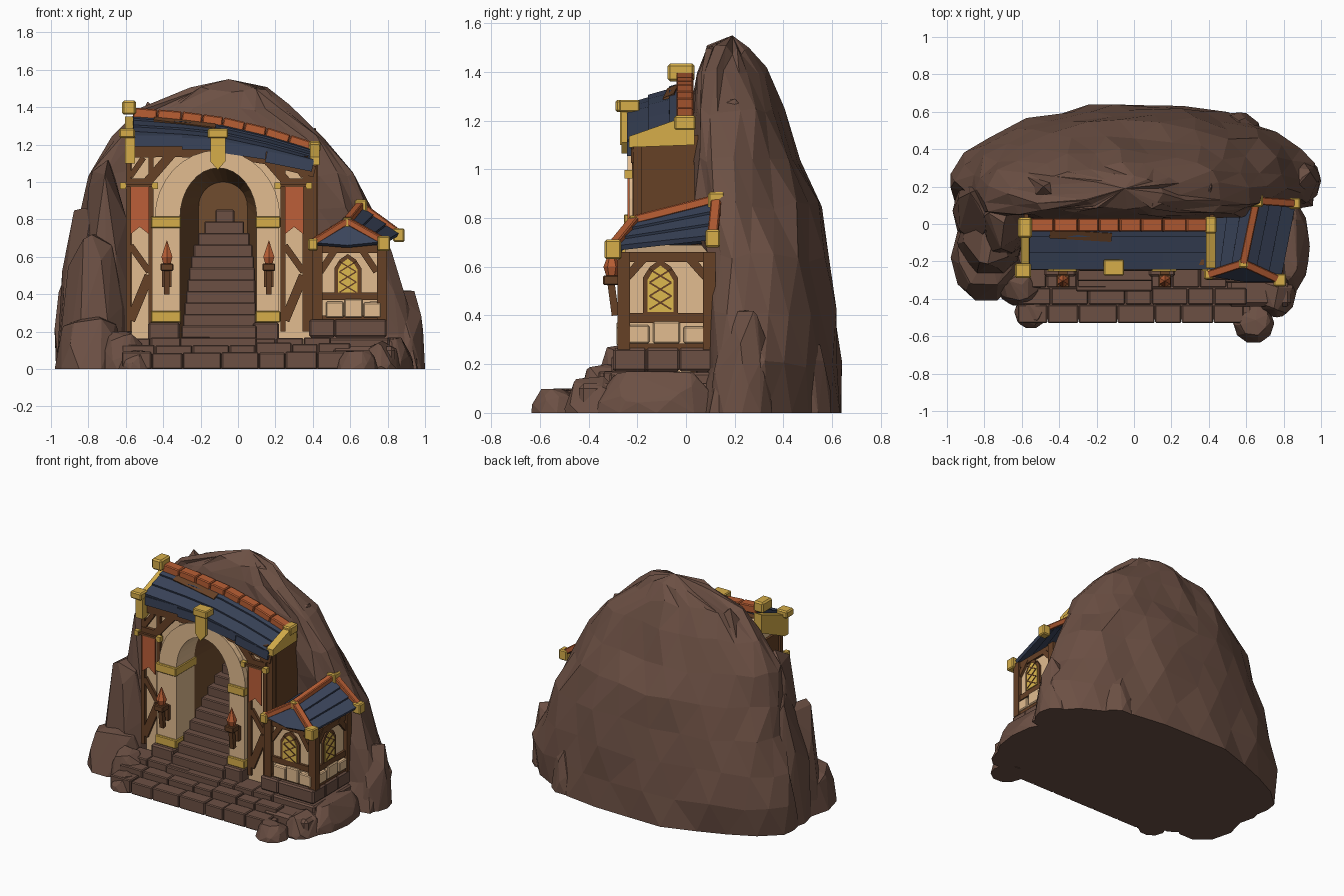
import bpy, bmesh, math, random
from mathutils import Vector, Matrix

random.seed(7)
if "Cube" in bpy.data.objects:
    bpy.data.objects.remove(bpy.data.objects["Cube"])


def material(name, *rgb):
    m = bpy.data.materials.new(name)
    lin = [((c / 255 + 0.055) / 1.055) ** 2.4 for c in rgb] + [1]
    m.use_nodes = True
    m.diffuse_color = lin
    m.node_tree.nodes["Principled BSDF"].inputs["Base Color"].default_value = lin
    return m


ROCK = material("rock brown", 108, 80, 68)
WOOD = material("timber brown", 102, 65, 38)
CREAM = material("cream plaster", 226, 188, 144)
GOLD = material("gold trim", 214, 174, 74)
SLATE = material("slate blue", 58, 68, 90)
CLAY = material("clay red", 184, 94, 52)
CLOTH = material("banner red", 188, 94, 56)
GLASS = material("window yellow", 222, 184, 78)
DARK = material("tunnel brown", 112, 76, 46)


# --- helpers ---
def finish(name, bm, mat, bevel=0, inside=False):
    bmesh.ops.recalc_face_normals(bm, faces=bm.faces)
    if inside:
        bmesh.ops.reverse_faces(bm, faces=bm.faces)
    me = bpy.data.meshes.new(name)
    bm.to_mesh(me)
    bm.free()
    me.materials.append(mat)
    ob = bpy.data.objects.new(name, me)
    bpy.context.collection.objects.link(ob)
    if bevel:
        mod = ob.modifiers.new("Bevel", 'BEVEL')
        mod.width, mod.segments = bevel, 1
    return ob


def loft(name, a, b, mat, front=True, inside=False, bevel=0):
    bm = bmesh.new()
    va, vb = [bm.verts.new(p) for p in a], [bm.verts.new(p) for p in b]
    n = len(a)
    for i in range(n):
        j = (i + 1) % n
        bm.faces.new((va[i], va[j], vb[j], vb[i]))
    bm.faces.new(vb)
    if front:
        bm.faces.new(va[::-1])
    return finish(name, bm, mat, bevel, inside)


def prism(name, pts, a, b, mat, axis='y', bevel=0):
    place = (lambda p, d: (p[0], d, p[1])) if axis == 'y' else (lambda p, d: (d, p[0], p[1]))
    return loft(name, [place(p, a) for p in pts], [place(p, b) for p in pts], mat, bevel=bevel)


def box(name, x0, x1, y0, y1, z0, z1, mat, bevel=0):
    return prism(name, [(x0, z0), (x1, z0), (x1, z1), (x0, z1)], y0, y1, mat, bevel=bevel)


def beam(name, p, q, w, d, mat, n=(0, -1, 0), bevel=0):
    p, q = Vector(p), Vector(q)
    z = (q - p).normalized()
    x = z.cross(Vector(n)).normalized()
    rot = Matrix((x, x.cross(z), z)).transposed().to_4x4()
    bm = bmesh.new()
    bmesh.ops.create_cube(bm, size=1)
    bm.transform(Matrix.Translation((p + q) / 2) @ rot @ Matrix.Diagonal((w, d, (q - p).length, 1)))
    return finish(name, bm, mat, bevel)


def arc(cx, rx, cz, rz, n=16):
    return [(cx - rx * math.cos(math.pi * i / n), cz + rz * math.sin(math.pi * i / n)) for i in range(n + 1)]


def arch(cx, rx, base, cz, rz):
    return [(cx - rx, base)] + arc(cx, rx, cz, rz) + [(cx + rx, base)]


def roof(name, pairs, courses=3):
    # overlapping courses, each one's lower edge lifted a little
    for k in range(courses):
        bm = bmesh.new()
        rows = []
        for r, e in pairs:
            r, e = Vector(r), Vector(e)
            rows.append((bm.verts.new(r.lerp(e, k / courses)),
                         bm.verts.new(r.lerp(e, (k + 1) / courses) + Vector((0, 0, 0.01)))))
        for s, t in zip(rows, rows[1:]):
            bm.faces.new((s[0], s[1], t[1], t[0]))
        ob = finish(name + "_course", bm, SLATE)
        mod = ob.modifiers.new("Thickness", 'SOLIDIFY')
        mod.thickness, mod.offset = 0.022, 0


def boulder(name, cx, cy, rx, ry, h):
    bm = bmesh.new()
    for i in range(32):
        a = random.random() * math.tau if i > 9 else math.tau * i / 10
        t = random.random() ** 0.7 if i > 9 else 0
        r = 1 - 0.4 * t * t
        bm.verts.new((cx + rx * r * math.cos(a), cy + ry * r * math.sin(a), h * t))
    bm.verts.new((cx + rx * 0.1, cy + ry * 0.15, h))
    bmesh.ops.convex_hull(bm, input=bm.verts)
    bmesh.ops.delete(bm, geom=[v for v in bm.verts if not v.link_faces], context='VERTS')
    finish(name, bm, ROCK)


# --- mountain: faceted loft of rings (z, left, right, back, front) ---
RINGS = [(0, -0.98, 0.97, 0.64, 0), (0.2, -0.98, 0.97, 0.64, 0.06), (0.42, -0.94, 0.89, 0.615, 0.06),
         (0.64, -0.88, 0.81, 0.59, 0.05), (0.85, -0.85, 0.71, 0.54, 0.02), (1.05, -0.8, 0.63, 0.47, 0.02),
         (1.24, -0.66, 0.48, 0.4, 0.03), (1.4, -0.5, 0.26, 0.32, 0.05), (1.49, -0.25, 0.15, 0.27, 0.09)]
bm = bmesh.new()
SEG = 24
loops = []
for i, (z, xl, xr, yb, yf) in enumerate(RINGS):
    ym, loop = yf + 0.32 * (yb - yf), []
    for k in range(SEG):
        a = math.tau * (k + 0.5 * (i % 2)) / SEG
        c, s = math.cos(a), math.sin(a)
        # fuller on the right of the back, leaner on the left, flat in front
        e = 0.6 if s < 0 else 0.93 if c > 0 else 1.1
        x = (xl + xr) / 2 + (xr - xl) / 2 * math.copysign(abs(c) ** e, c)
        y = ym + math.copysign(abs(s) ** e, s) * (yb - ym if s > 0 else ym - yf)
        j = [random.uniform(-0.02, 0.02) for _ in range(3)]
        loop.append(bm.verts.new((max(-1, min(1, x + j[0])), min(0.64, y + j[1]), z + j[2] if z else 0)))
    loops.append(loop)
for i, (lo, hi) in enumerate(zip(loops, loops[1:])):
    for k in range(SEG):
        n = (k + 1) % SEG
        # staggered rings joined by triangles
        if i % 2:
            bm.faces.new((lo[k], hi[n], hi[k]))
            bm.faces.new((lo[k], lo[n], hi[n]))
        else:
            bm.faces.new((lo[k], lo[n], hi[k]))
            bm.faces.new((lo[n], hi[n], hi[k]))
peak = bm.verts.new((-0.05, 0.19, 1.55))
for k in range(SEG):
    bm.faces.new((loops[-1][k], loops[-1][(k + 1) % SEG], peak))
bm.faces.new(loops[0][::-1])
mountain = finish("mountain", bm, ROCK)


# --- tunnel cut into the mountain, with its lining ---
def tunnel(name, y0, y1, grow, mat, **kw):
    a, b = arch(-0.105, 0.205 + grow, 0.1, 0.81, 0.265 + grow), arch(-0.08, 0.13 + grow, 0.1, 0.87, 0.13 + grow)
    return loft(name, [(x, y0, z) for x, z in a], [(x, y1, z) for x, z in b], mat, **kw)


cutter = tunnel("tunnel_cutter", -0.06, 0.37, 0.025, ROCK)
cutter.hide_render = True
mod = mountain.modifiers.new("Tunnel", 'BOOLEAN')
mod.operation, mod.solver, mod.object = 'DIFFERENCE', 'EXACT', cutter
bpy.context.view_layer.update()
cut = bpy.data.meshes.new_from_object(mountain.evaluated_get(bpy.context.evaluated_depsgraph_get()))
mountain.modifiers.clear()
mountain.data = cut
bpy.data.objects.remove(cutter)
tunnel("tunnel_lining", -0.04, 0.35, 0, DARK, front=False, inside=True)

# --- loose boulders around the foot and flanks ---
for spec in [(-0.79, -0.18, 0.19, 0.24, 0.3), (-0.77, -0.1, 0.18, 0.19, 0.72), (-0.71, -0.02, 0.15, 0.17, 1.12),
             (-0.84, 0.07, 0.13, 0.18, 0.86), (-0.61, -0.34, 0.12, 0.1, 0.2), (-0.55, -0.47, 0.09, 0.09, 0.1),
             (0.64, -0.53, 0.11, 0.11, 0.1), (0.76, -0.36, 0.11, 0.14, 0.15), (0.83, -0.12, 0.11, 0.26, 0.17),
             (0.89, 0.23, 0.11, 0.13, 0.42), (0.56, 0.46, 0.13, 0.14, 0.3), (0.4, 0.18, 0.15, 0.14, 1.29),
             (-0.5, 0.18, 0.16, 0.14, 1.43)]:
    boulder("boulder", *spec)

# --- paved terrace and stairs ---
box("terrace_base", -0.62, 0.62, -0.51, 0.1, 0, 0.08, ROCK)
box("terrace_side", 0.5, 0.84, -0.44, 0.15, 0, 0.12, ROCK, 0.02)
for y0, y1, top in [(-0.53, -0.43, 0.09), (-0.43, -0.34, 0.135), (-0.34, -0.2, 0.165)]:
    x = -0.62
    while x < 0.48:
        w = random.uniform(0.14, 0.21)
        box("paving_stone", x, x + w - 0.003, y0, y1 - 0.002, 0, top + random.uniform(-0.01, 0.008), ROCK, 0.006)
        x += w
STEPS = 12
for i in range(STEPS):
    t = i / (STEPS - 1)
    c, h, y = -0.105 + 0.035 * t, 0.205 - 0.05 * t - 0.105 * t ** 7, -0.36 + 0.054 * i
    box("stair", c - h, c + h, y, y + 0.1, 0.05, 0.17 + 0.062 * i, ROCK, 0.006)

# --- gatehouse wall, pillars and arch ---
wall = [(-0.57, 0.1), (-0.57, 1.19), (-0.3, 1.19), (-0.08, 1.19), (0.15, 1.15), (0.41, 1.08), (0.41, 0.1)]
prism("gate_wall", wall + arch(-0.105, 0.215, 0.1, 0.81, 0.275)[::-1], -0.2, 0.02, CREAM)
prism("arch_ring", arc(-0.11, 0.335, 0.81, 0.36) + arc(-0.105, 0.205, 0.81, 0.265)[::-1], -0.24, -0.04, CREAM)
for x0, x1 in [(-0.46, -0.31), (0.1, 0.22)]:
    box("pillar", x0, x1, -0.24, -0.02, 0.25, 0.8, CREAM)
    box("pillar_plinth", x0 - 0.02, x1, -0.28, -0.02, 0.05, 0.25, ROCK, 0.01)
    for z in (0.25, 0.755):
        box("pillar_band", x0 - 0.006, x1 + 0.006, -0.255, -0.02, z, z + 0.06, GOLD, 0.005)
    # torch on each pillar
    c = (x0 + x1) / 2 + 0.005
    box("torch_bracket", c - 0.025, c + 0.025, -0.27, -0.24, 0.44, 0.54, WOOD)
    beam("torch_handle", (c, -0.29, 0.4), (c, -0.31, 0.55), 0.03, 0.03, WOOD)
    box("torch_bowl", c - 0.034, c + 0.034, -0.34, -0.27, 0.525, 0.565, WOOD, 0.005)
    for r0, r1, z0, z1 in [(0.022, 0.034, 0.56, 0.6), (0.034, 0, 0.6, 0.69)]:
        bm = bmesh.new()
        bmesh.ops.create_cone(bm, segments=6, radius1=r0, radius2=r1, depth=z1 - z0, cap_ends=True,
                              matrix=Matrix.Translation((c, -0.305, (z0 + z1) / 2)))
        finish("torch_flame", bm, CLAY)
prism("keystone", [(-0.148, 1.26), (-0.148, 1.11), (-0.108, 1.065), (-0.068, 1.11), (-0.068, 1.26)],
      -0.265, -0.19, GOLD)
box("keystone_cap", -0.162, -0.054, -0.275, -0.19, 1.235, 1.285, GOLD, 0.006)

# --- gatehouse timbers and banners ---
for c, s in [(-0.525, -1), (0.3, 1)]:
    for dx in (-0.06, 0.06):
        beam("timber_post", (c + dx, -0.205, 0.2), (c + dx, -0.205, 1.14), 0.028, 0.03, WOOD)
    beam("timber_brace", (c - 0.05, -0.205, 0.26), (c + 0.05, -0.205, 0.5), 0.05, 0.025, WOOD)
    beam("timber_brace", (c + 0.05, -0.205, 0.52), (c - 0.05, -0.205, 0.66), 0.035, 0.025, WOOD)
    beam("timber_rail", (c - 0.07, -0.207, 1.0), (c + 0.07, -0.207, 1.0), 0.04, 0.03, WOOD)
    beam("timber_brace", (c - s * 0.04, -0.207, 1.0), (c - s * 0.17, -0.207, 1.15), 0.05, 0.03, WOOD)
    beam("timber_brace", (c + s * 0.05, -0.207, 1.03), (c - s * 0.02, -0.207, 1.13), 0.03, 0.03, WOOD)
    prism("banner", [(c - 0.05, 0.975), (c + 0.05, 0.975), (c + 0.05, 0.72), (c, 0.76), (c - 0.05, 0.72)],
          -0.24, -0.232, CLOTH)
    beam("banner_rod", (c - 0.09, -0.237, 0.98), (c + 0.08, -0.237, 0.98), 0.016, 0.016, WOOD)
    for dx in (-0.09, 0.08):
        box("rod_knob", c + dx - 0.016, c + dx + 0.016, -0.252, -0.22, 0.962, 0.998, GOLD)
for x in (-0.575, 0.415):
    box("side_panel", x - 0.012, x + 0.012, -0.185, 0.05, 0.2, 1.14, WOOD)
box("corner_post", 0.37, 0.42, -0.215, -0.18, 0.2, 1.1, WOOD)
for p, q in zip(wall[1:5], wall[2:6]):
    beam("eave_beam", (p[0], -0.2, p[1] - 0.03), (q[0], -0.2, q[1] - 0.025), 0.06, 0.05, WOOD)

# --- gatehouse roof ---
LINE = [(-0.56, 1.355, 1.25), (-0.3, 1.335, 1.235), (-0.08, 1.305, 1.215), (0.15, 1.25, 1.165), (0.4, 1.17, 1.1)]
roof("gate_roof", [((x, 0.02, r), (x, -0.24, e)) for x, r, e in LINE])
for (x0, r0, e0), (x1, r1, e1) in zip(LINE, LINE[1:]):
    beam("eave_slates", (x0, -0.232, e0 - 0.03), (x1, -0.232, e1 - 0.015), 0.06, 0.02, SLATE)
    for k in range(2):
        a, b = Vector((x0, -0.005, r0 + 0.015)), Vector((x1, -0.005, r1 + 0.015))
        beam("ridge_tile", a.lerp(b, k / 2), a.lerp(b, k / 2 + 0.49), 0.07, 0.055, CLAY, (0, 0, 1), 0.006)
# bare board where slates are missing
beam("bare_board", (-0.45, -0.05, 1.335), (-0.12, -0.07, 1.294), 0.05, 0.016, WOOD, (0, -0.38, 0.92))
prism("left_bargeboard", [(0.03, 1.35), (-0.27, 1.235), (-0.27, 1.1), (-0.23, 1.1), (0.03, 1.22)],
      -0.605, -0.55, GOLD, 'x')
box("left_ridge_cap", -0.62, -0.545, -0.075, 0.035, 1.36, 1.435, GOLD, 0.01)
box("left_eave_block", -0.635, -0.55, -0.29, -0.21, 1.235, 1.285, GOLD, 0.008)
prism("right_bargeboard", [(0.035, 1.215), (-0.05, 1.2), (-0.235, 1.135), (-0.235, 1.09), (0.035, 1.1)],
      0.385, 0.435, GOLD, 'x')
box("right_ridge_cap", 0.38, 0.44, -0.05, 0.04, 1.16, 1.22, GOLD, 0.008)

# --- side house: base, walls, timbers ---
for z0, z1, g in [(0.05, 0.17, 0.025), (0.17, 0.27, 0.01)]:
    for k in range(3):
        x, y = 0.39 + 0.135 * k, -0.29 + 0.135 * k
        box("base_stone", x - g, x + 0.13, -0.29 - g, -0.1, z0, z1 - 0.004, ROCK, 0.01)
        box("base_stone", 0.6, 0.785 + g, y - g, y + 0.13, z0, z1 - 0.004, ROCK, 0.01)
prism("house_wall", [(0.43, 0.25), (0.43, 0.64), (0.585, 0.69), (0.77, 0.64), (0.77, 0.25)], -0.25, 0.1, CREAM)
for k, top in enumerate((0.36, 0.375, 0.355)):
    box("plinth_block", 0.47 + 0.1 * k, 0.565 + 0.1 * k, -0.285, -0.2, 0.275, top, CREAM, 0.006)
    box("plinth_block", 0.7, 0.795, -0.26 + 0.125 * k, -0.15 + 0.125 * k, 0.285, top, CREAM, 0.006)
for x, y in [(0.425, -0.255), (0.77, -0.255), (0.77, 0.095)]:
    box("house_post", x - 0.026, x + 0.026, y - 0.026, y + 0.026, 0.26, 0.66, WOOD)
for z in (0.265, 0.39, 0.64):
    box("house_rail", 0.42, 0.775, -0.268, -0.24, z - 0.02, z + 0.02, WOOD)
    box("house_rail", 0.76, 0.785, -0.26, 0.1, z - 0.02, z + 0.02, WOOD)
box("house_left_boards", 0.42, 0.432, -0.262, 0.1, 0.25, 0.64, WOOD)
for s in (-1, 1):
    beam("front_brace", (0.59 + s * 0.15, -0.255, 0.52), (0.59 + s * 0.07, -0.255, 0.64), 0.035, 0.025, WOOD)
    beam("side_brace", (0.775, -0.08 + s * 0.16, 0.56), (0.775, -0.08 + s * 0.08, 0.65), 0.035, 0.025, WOOD, (1, 0, 0))


# --- latticed pointed windows ---
def window(c, base, axis, face, out):
    def pane(w, z0, z1, z2):
        return [(c - w, z0), (c + w, z0), (c + w, z1), (c + w * 0.6, z1 + 0.6 * (z2 - z1)), (c, z2),
                (c - w * 0.6, z1 + 0.6 * (z2 - z1)), (c - w, z1)]
    prism("window_frame", pane(0.072, base - 0.02, base + 0.14, base + 0.215), face, face + out * 0.012, WOOD, axis)
    prism("window_pane", pane(0.053, base, base + 0.13, base + 0.19), face + out * 0.012, face + out * 0.018, GLASS, axis)
    d = face + out * 0.018
    for k in range(3):
        z = base + 0.01 + 0.055 * k
        for s in (-1, 1):
            p, q = (c - s * 0.045, z), (c + s * 0.045, z + 0.055)
            a, b = [(u, d, v) if axis == 'y' else (d, u, v) for u, v in (p, q)]
            beam("window_lattice", a, b, 0.007, 0.007, WOOD, (0, -1, 0) if axis == 'y' else (1, 0, 0))


window(0.587, 0.4, 'y', -0.25, -1)
window(-0.105, 0.415, 'x', 0.77, 1)

# --- side house roof: two slopes and a small front hip ---
FA, BA = (0.585, -0.21, 0.775), (0.655, 0.125, 0.86)
FL, BL, FR, BR = (0.4, -0.27, 0.66), (0.44, 0.12, 0.7), (0.78, -0.3, 0.665), (0.86, 0.11, 0.71)
roof("house_roof_left", [(FA, FL), (BA, BL)])
roof("house_roof_right", [(FA, FR), (BA, BR)])
roof("house_roof_hip", [((0.575, -0.21, 0.775), FL), ((0.585, -0.21, 0.775), (0.585, -0.3, 0.645)),
                        ((0.595, -0.21, 0.775), FR)], 1)
UP = Vector((0, 0, 0.018))
for p, q in [(FA, FL), (FA, FR), (BA, BR), (FA, BA)]:
    beam("roof_edge_tile", Vector(p) + UP, Vector(q) + UP, 0.042, 0.036, CLAY, (0, 0, 1), 0.005)
for (x, y, z), r in [(FL, 0.026), (FR, 0.034), (BR, 0.03), (BA, 0.034), (FA, 0.024)]:
    box("roof_finial", x - r, x + r, y - r, y + r, z - r, z + r + 0.012, GOLD, 0.007)
